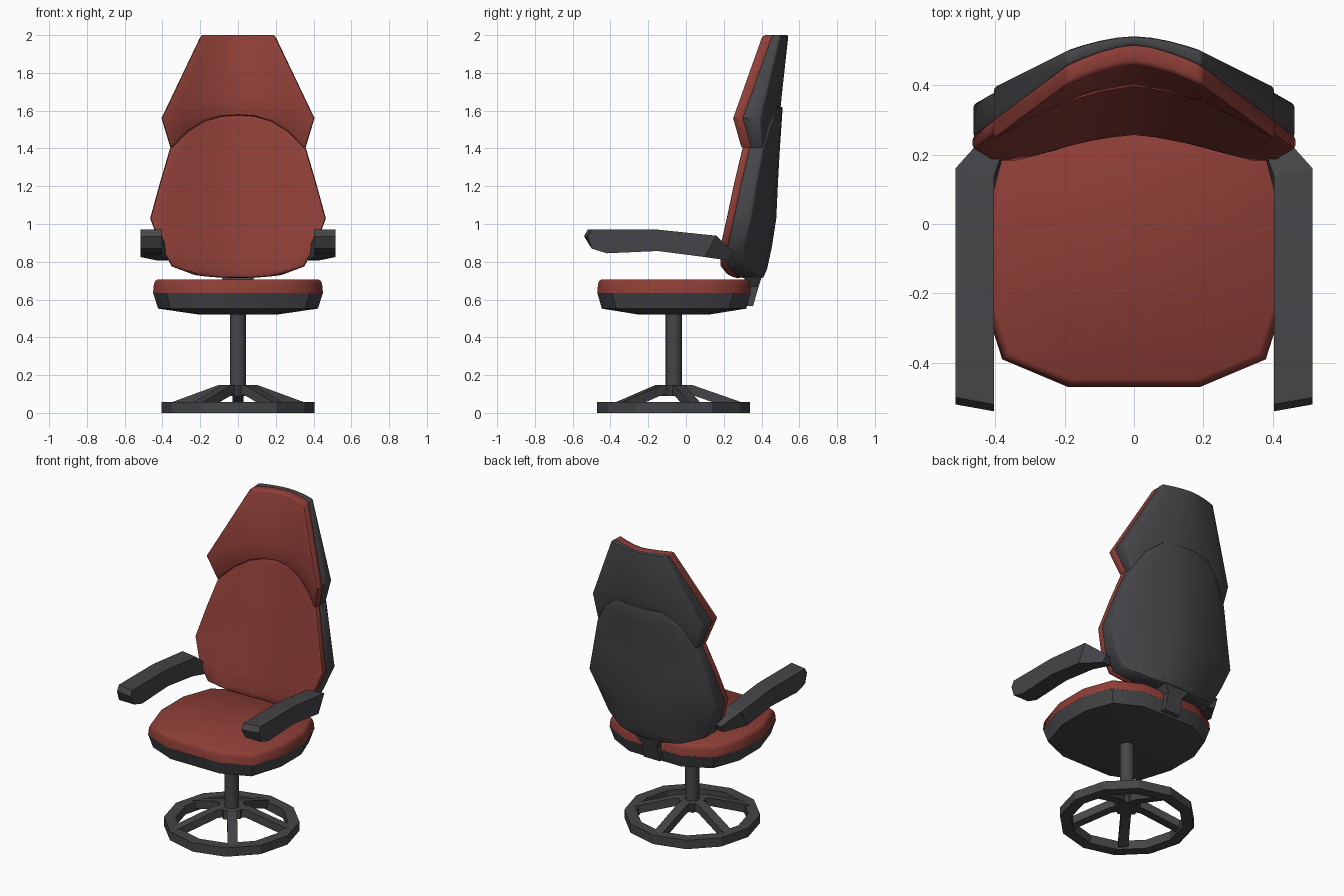
import bpy, bmesh, math
from mathutils import Vector

if "Cube" in bpy.data.objects:
    bpy.data.objects.remove(bpy.data.objects["Cube"])


def material(name, rgb):
    m = bpy.data.materials.new(name)
    m.diffuse_color = (*rgb, 1)
    m.use_nodes = True
    m.node_tree.nodes["Principled BSDF"].inputs["Base Color"].default_value = m.diffuse_color
    return m


RED = material("red upholstery", (0.27, 0.048, 0.038))
DARK = material("dark grey plastic", (0.06, 0.06, 0.067))
CY = -0.065  # y of the swivel axis


def loft(name, loops, mat, bevel=0.0, closed=False, strip_caps=False, smooth=40):
    """Skin equal-length loops; cap the ends unless the loops form a closed ring."""
    bm = bmesh.new()
    rows = [[bm.verts.new(p) for p in loop] for loop in loops]
    n = len(rows[0])
    pairs = list(zip(rows, rows[1:]))
    if closed:
        pairs.append((rows[-1], rows[0]))
    for a, b in pairs:
        for i in range(n):
            j = (i + 1) % n
            bm.faces.new((a[i], a[j], b[j], b[i]))
    if not closed:
        for r in (rows[0], rows[-1]):
            if strip_caps:
                for i in range(n // 2 - 1):
                    bm.faces.new((r[i], r[i + 1], r[n - 2 - i], r[n - 1 - i]))
            else:
                bm.faces.new(r)
    bmesh.ops.recalc_face_normals(bm, faces=bm.faces)
    if bevel:
        sharp = [e for e in bm.edges if e.calc_face_angle(0) > math.radians(45)]
        bmesh.ops.bevel(bm, geom=sharp, offset=bevel, segments=2, profile=0.5,
                        affect='EDGES', clamp_overlap=True)
    me = bpy.data.meshes.new(name)
    bm.to_mesh(me)
    bm.free()
    me.materials.append(mat)
    ob = bpy.data.objects.new(name, me)
    bpy.context.collection.objects.link(ob)
    bpy.ops.object.select_all(action='DESELECT')
    ob.select_set(True)
    bpy.context.view_layer.objects.active = ob
    bpy.ops.object.shade_smooth_by_angle(angle=math.radians(smooth))
    return ob


def polygon(r, z, n, start=0.0):
    return [(r * math.cos(start + math.tau * i / n),
             CY + r * math.sin(start + math.tau * i / n), z) for i in range(n)]


# Base: twelve-sided ring, column, hub and five sloping spokes
loft("base_ring", [polygon(r, z, 12) for r, z in
                   ((0.405, 0), (0.405, 0.058), (0.335, 0.058), (0.335, 0))],
     DARK, closed=True, smooth=20)
loft("column", [polygon(0.043, z, 16) for z in (0.1, 0.54)], DARK)
loft("base_hub", [polygon(0.085, z, 5, math.pi / 2 + math.pi / 5) for z in (0.09, 0.147)],
     DARK, smooth=20)
for k in range(5):
    a = math.pi / 2 + math.tau * k / 5
    out, side = Vector((math.cos(a), math.sin(a), 0)), Vector((-math.sin(a), math.cos(a), 0))
    loops = []
    for r, top in ((0.04, 0.147), (0.1, 0.147), (0.36, 0.056)):
        c = Vector((0, CY, 0)) + out * r
        loops.append([c + side * s * 0.03 + Vector((0, 0, z)) for s, z in
                      ((-1, top), (1, top), (1, top - 0.053), (-1, top - 0.053))])
    loft("base_spoke_%d" % (k + 1), loops, DARK, smooth=20)

# Seat: dark pan below, red cushion above
half = [(0.19, -0.47), (0.38, -0.39), (0.45, -0.17), (0.45, 0.06), (0.38, 0.25), (0.2, 0.343)]
outline = half + [(-x, y) for x, y in reversed(half)]


def seat_loop(s, z):
    return [(x * s, CY + (y - CY) * s, z) for x, y in outline]


loft("seat_pan", [seat_loop(*p) for p in ((0.45, 0.52), (0.94, 0.552), (1, 0.637))], DARK)
loft("seat_cushion", [seat_loop(*p) for p in
                      ((1, 0.635), (0.99, 0.68), (0.975, 0.698), (0.945, 0.707))], RED, smooth=50)

# Bracket between seat and back
loft("back_bracket", [[(-w, y0, z), (w, y0, z), (w, y1, z), (-w, y1, z)] for w, y0, y1, z in
                      ((0.06, 0.25, 0.355, 0.565), (0.055, 0.30, 0.385, 0.67),
                       (0.11, 0.32, 0.41, 0.75))], DARK, smooth=20)


# Curved slabs: each row holds centre/edge heights, half width and centre/edge depths
COLS = [i / 4 for i in range(-4, 5)]


def bend(c, e, u, p):
    return c + (e - c) * abs(u) ** p


def slab(name, rows, mat, bevel, power):
    loops = []
    for zc, ze, w, fc, fe, bc, be in rows:
        front = [(u * w, bend(fc, fe, u, power), bend(zc, ze, u, 2.5)) for u in COLS]
        back = [(u * w, bend(bc, be, u, 1.7), bend(zc, ze, u, 2.5)) for u in reversed(COLS)]
        loops.append(front + back)
    loft(name, loops, mat, bevel, strip_caps=True)


def padded(name, rows, pad, power):
    """Red pad on the front, dark shell behind it."""
    slab(name + "_cushion", [(a, b, w, fc, fe, fc + pad + 0.005, fe + pad + 0.005)
                             for a, b, w, fc, fe, bc, be in rows], RED, 0.014, power)
    slab(name + "_shell", [(a, b, w * 0.995, fc + pad, fe + pad, bc, be)
                           for a, b, w, fc, fe, bc, be in rows], DARK, 0.008, power)


padded("backrest", [
    (0.715, 0.73, 0.23, 0.255, 0.220, 0.41, 0.37),
    (0.765, 0.775, 0.35, 0.262, 0.178, 0.43, 0.31),
    (0.88, 0.88, 0.41, 0.28, 0.178, 0.455, 0.31),
    (1.03, 1.03, 0.465, 0.31, 0.212, 0.478, 0.345),
    (1.22, 1.22, 0.413, 0.345, 0.252, 0.487, 0.375),
    (1.40, 1.40, 0.36, 0.385, 0.295, 0.497, 0.41),
    (1.53, 1.53, 0.28, 0.412, 0.35, 0.506, 0.45),
    (1.62, 1.62, 0.17, 0.43, 0.40, 0.512, 0.485)], 0.04, 1.3)

padded("headrest", [
    (1.575, 1.395, 0.355, 0.395, 0.29, 0.497, 0.405),
    (1.68, 1.56, 0.405, 0.412, 0.243, 0.507, 0.395),
    (2.0, 2.0, 0.195, 0.46, 0.40, 0.542, 0.50)], 0.055, 1.5)

# Armrests: sections with top and bottom points, inner and outer x
for s, side in ((-1, "left"), (1, "right")):
    loft("armrest_" + side, [
        [(s * xi, yt - 0.01, zt), (s * xo, yt + 0.01, zt), (s * xo, yb, zb), (s * xi, yb, zb)]
        for yt, zt, yb, zb, xi, xo in (
            (-0.53, 0.935, -0.50, 0.87, 0.403, 0.515),
            (-0.51, 0.97, -0.42, 0.845, 0.403, 0.515),
            (-0.16, 0.97, -0.15, 0.857, 0.403, 0.515),
            (0.15, 0.938, 0.10, 0.825, 0.403, 0.515),
            (0.245, 0.85, 0.225, 0.807, 0.37, 0.43))], DARK, smooth=25)
